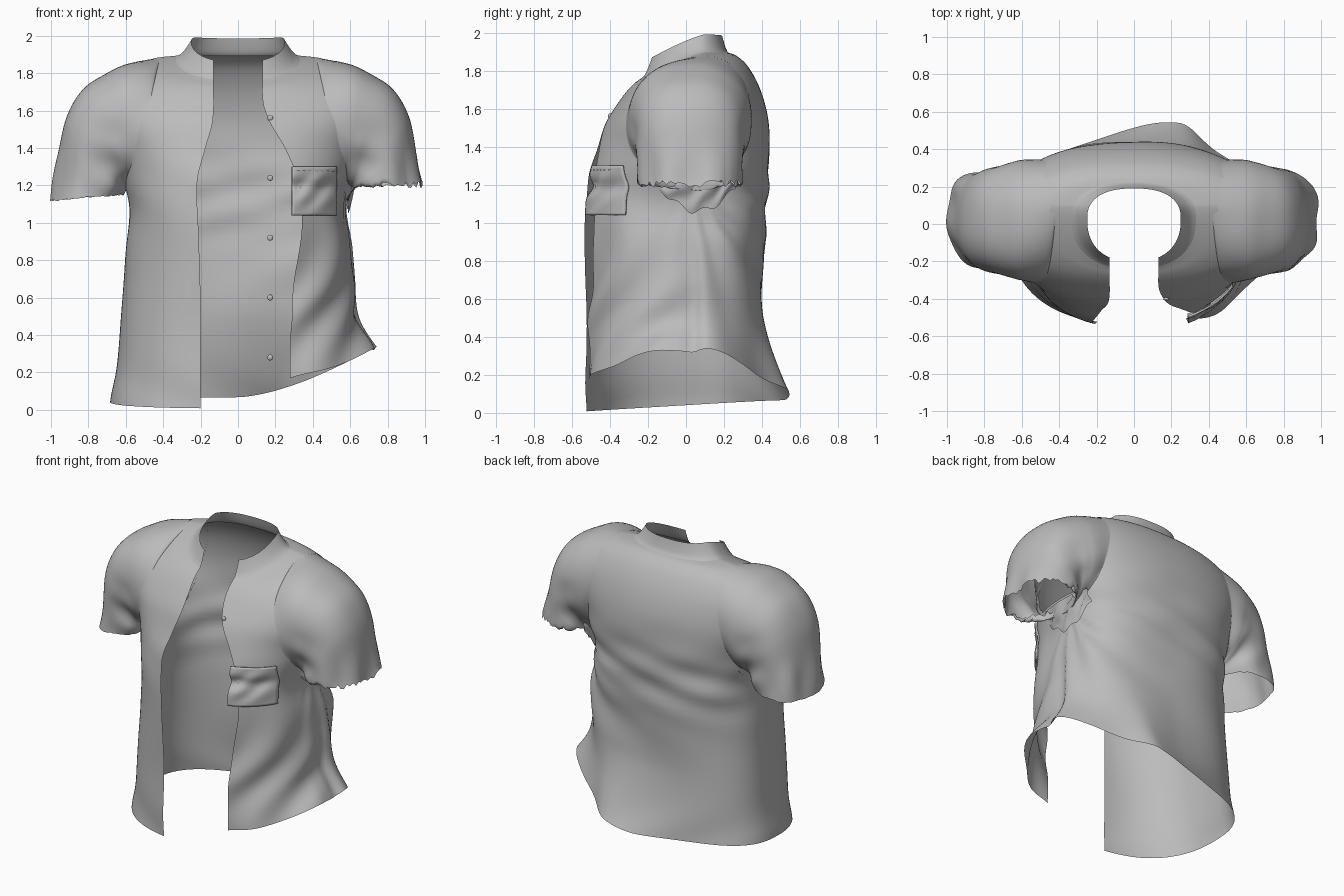
import bpy, bmesh, math, random
from mathutils import Vector
from mathutils.bvhtree import BVHTree
from math import sin, cos, pi, exp

random.seed(4)
cube = bpy.data.objects.get("Cube")
if cube:
    bpy.data.objects.remove(cube)

cloth = bpy.data.materials.new("grey cloth")
cloth.use_nodes = True
GREY = (0.5, 0.5, 0.5, 1)
cloth.diffuse_color = GREY
cloth.node_tree.nodes["Principled BSDF"].inputs["Base Color"].default_value = GREY


def sample(table, t):
    """Smooth interpolation through table rows, t from 0 to 1."""
    f = t * (len(table) - 1)
    i = min(int(f), len(table) - 2)
    u = f - i
    p0, p1, p2, p3 = (table[min(max(i + k, 0), len(table) - 1)] for k in (-1, 0, 1, 2))
    return [b + 0.5 * u * (c - a + u * (2 * a - 5 * b + 4 * c - d + u * (3 * (b - c) + d - a)))
            for a, b, c, d in zip(p0, p1, p2, p3)]


def sheet(name, func, rows, cols, closed=False, wrinkle=None):
    """Grid surface from func(u, v); wrinkle pushes points along normals."""
    bm = bmesh.new()
    span = cols if closed else cols + 1
    grid = [[bm.verts.new(func(j / cols, i / rows)) for j in range(span)] for i in range(rows + 1)]
    for i in range(rows):
        for j in range(cols):
            k = (j + 1) % span
            bm.faces.new((grid[i][j], grid[i][k], grid[i + 1][k], grid[i + 1][j]))
    bm.normal_update()
    if wrinkle:
        moves = [(v, v.normal * wrinkle(v.co)) for v in bm.verts]
        for v, d in moves:
            v.co += d
    mesh = bpy.data.meshes.new(name)
    bm.to_mesh(mesh)
    bm.free()
    obj = bpy.data.objects.new(name, mesh)
    bpy.context.collection.objects.link(obj)
    return finish(obj)


def finish(obj):
    obj.data.materials.append(cloth)
    bpy.ops.object.select_all(action='DESELECT')
    obj.select_set(True)
    bpy.context.view_layer.objects.active = obj
    bpy.ops.object.shade_smooth_by_angle(angle=math.radians(50))
    return obj


def signed_pow(a, e):
    return math.copysign(abs(a) ** e, a)


def bump(value, centre, width):
    return exp(-((value - centre) / width) ** 2)


def clamp(a):
    return max(0, min(1, a))


# Body rings: z, right width, left width, front y, back y, right edge, left edge
BODY = [
    (0.00, .68, .74, -.54, .43, .20, .28),
    (0.30, .64, .645, -.54, .41, .20, .28),
    (0.60, .62, .62, -.54, .40, .20, .30),
    (0.95, .60, .60, -.55, .42, .21, .34),
    (1.20, .61, .60, -.54, .43, .22, .33),
    (1.38, .65, .65, -.48, .44, .18, .26),
    (1.55, .70, .70, -.43, .43, .14, .18),
    (1.70, .70, .70, -.37, .39, .13, .14),
    (1.815, .62, .62, -.32, .33, .13, .13),
    (1.875, .48, .48, -.28, .27, .13, .13),
    (1.895, .33, .33, -.24, .22, .13, .13),
]
POWER = 2.4
MID_Y = 0.03


def ring_point(row, u):
    """Point on an open ring, from the left front edge round to the right one."""
    z, wr, wl, yf, yb, er, el = row
    start = math.asin((el / wl) ** (POWER / 2))
    end = 2 * pi - math.asin((er / wr) ** (POWER / 2))
    a = start + (end - start) * u
    s, c = signed_pow(sin(a), 2 / POWER), signed_pow(cos(a), 2 / POWER)
    x = s * (wl if s > 0 else wr)
    y = MID_Y + c * (yf - MID_Y if c > 0 else MID_Y - yb)
    return x, y, z


def dip(y):
    """Neckline falls towards the front."""
    return 0.13 * max(0, (0.1 - y) / 0.33) ** 1.3


def body_point(u, v):
    x, y, z = ring_point(sample(BODY, v), u)
    hem = 0.04 + 0.06 * (y if y > 0 else y * (1 if x < 0 else -0.6))
    hem += 0.29 * (max(x, 0) / 0.74) ** 1.6
    if y < 0 < x:
        hem += 0.05 * bump(x, 0.28, 0.2)
    # back hem flares out, most on the left of the middle
    side = bump(x, 0.24, 0.14 if x > 0.24 else 0.38)
    flare = 0.12 * side * max(0, 1 - z / 0.5) ** 1.5 * clamp(y * 4)
    z += hem * max(0, 1 - z)
    return x, y + flare, z - dip(y) * clamp((z - 1.35) / 0.54) ** 2


def body_wrinkle(p):
    low = clamp((1.35 - p.z) * 2)
    left = clamp(p.x * 3)
    front = clamp((0.1 - p.y) * 4)
    d = 0.004 * sin(9 * p.x + 7 * p.z + 3 * sin(5 * p.z)) * clamp(2 - p.z)
    # slanting folds on the left front panel
    d += left * low * front * 0.013 * sin(15 * p.x + 10 * p.y - 9 * p.z + 2 * sin(6 * p.z))
    # folds fanning out from the left armpit and the side seam
    fan = math.atan2(p.y - 0.03, max(0.1, 1.25 - p.z))
    d += left * low * (1 - front) * 0.012 * sin(17 * fan)
    d -= left * clamp((1 - p.z) * 4) * 0.02 * bump(p.y, 0.04, 0.035)
    # rucks across the back
    d += 0.009 * bump(p.z, 1.1, 0.2) * sin(28 * p.z - 7 * p.x) * clamp(p.y * 4)
    return d - 0.02 * bump(abs(p.x), 0.6, 0.1) * bump(p.z, 1.08, 0.13)


body = sheet("shirt_body", body_point, 72, 160, wrinkle=body_wrinkle)
body_tree = BVHTree.FromPolygons([v.co for v in body.data.vertices],
                                 [p.vertices for p in body.data.polygons])

# Open the armholes
bm = bmesh.new()
bm.from_mesh(body.data)
inside_arm = []
for f in bm.faces:
    c = f.calc_center_median()
    if c.z > 1.28 and abs(c.y - 0.02) < 0.23 and abs(c.x) > 0.45 + 0.25 * (1.87 - c.z):
        inside_arm.append(f)
bmesh.ops.delete(bm, geom=inside_arm, context='FACES')
bm.to_mesh(body.data)
bm.free()


# Stand collar, flaring at the base and leaning inwards
def collar_point(u, v):
    lean = v ** 0.7
    width = .335 - .085 * lean
    row = (0, width, width, -.24 + .04 * lean, .225 - .035 * lean, .13, .13)
    x, y, _ = ring_point(row, u)
    rise = 0.08 + 0.02 * clamp((y + .2) * 3) - 0.01 * clamp((y - 0.1) * 8)
    return x, y, 1.893 - dip(y) + rise * v ** 1.1


sheet("collar", collar_point, 8, 80)

# Sleeve rings: outer x, outer z, inner x, inner z, half depth
SLEEVE = [
    (.42, 1.875, .56, 1.25, .31),
    (.57, 1.86, .58, 1.21, .325),
    (.71, 1.80, .595, 1.19, .31),
    (.835, 1.715, .605, 1.18, .29),
    (.915, 1.57, .61, 1.17, .28),
    (.955, 1.37, .615, 1.16, .275),
    (1.0, 1.12, .62, 1.15, .265),
]
ARM_Y = 0.02


def ring_on_arm(u, v):
    ox, oz, ix, iz, depth = sample(SLEEVE, v)
    a = 2 * pi * u
    f = (1 + signed_pow(cos(a), 0.9)) / 2
    return Vector((ix + (ox - ix) * f, ARM_Y + depth * signed_pow(sin(a), 0.9), iz + (oz - iz) * f))


def make_sleeve(name, side, lift, ragged):
    count = 72
    frays = [random.uniform(-1, 1) * ragged for _ in range(count)]
    ox, oz, ix, iz, _ = SLEEVE[0]
    hub = Vector(((ox + ix) / 2, ARM_Y, (oz + iz) / 2))
    mirror = Vector((side, 1, 1))

    # seam ring lies on the body surface
    seam = []
    for j in range(count):
        ray = ring_on_arm(j / count, 0) - hub
        hit = body_tree.ray_cast(hub * mirror, ray * mirror, ray.length * 1.35)[0]
        seam.append(hit * mirror if hit else hub + ray)

    def point(u, v):
        j = round(u * count) % count
        p = ring_on_arm(u, v)
        p.z += (lift + frays[j]) * v ** 8
        p.x -= lift * 0.2 * v ** 4
        w = max(0, 1 - v / 0.25)
        p = p.lerp(seam[j], w * w * (3 - 2 * w))
        return p * mirror

    def crease(p):
        d = 0.005 * sin(11 * p.y + 8 * p.z)
        d += (0.012 if ragged else 0.006) * bump(p.z, 1.22, 0.14) * sin(24 * p.y + 14 * p.x)
        inner = max(0, 1 - abs(abs(p.x) - 0.65) * 5) * clamp((1.6 - p.z) * 4)
        d += 0.01 * inner * sin(30 * p.z + 9 * p.x)
        return side * d * clamp((abs(p.x) - 0.54) * 7)

    sheet(name, point, 36, count, closed=True, wrinkle=crease)


make_sleeve("right_sleeve", -1, 0.0, 0.004)
make_sleeve("left_sleeve", 1, 0.08, 0.018)


# Rumpled gathered cloth below the left armpit
def gather_point(u, v):
    y = -0.14 + 0.4 * u
    z = 1.26 - (0.08 + 0.12 * sin(pi * u) + 0.015 * sin(19 * u)) * v
    ruck = 0.012 * sin(17 * u + 7 * v) * sin(pi * v)
    return 0.63 - 0.04 * v + ruck - 0.6 * (y - 0.05) ** 2, y, z


sheet("armpit_gather", gather_point, 10, 36)


# Crumpled chest pocket following the left panel
def pocket_point(u, v):
    x, z = 0.29 + 0.24 * u, 1.04 + 0.26 * v
    lo = next(i for i in range(len(BODY) - 1) if BODY[i + 1][0] >= z)
    t = (z - BODY[lo][0]) / (BODY[lo + 1][0] - BODY[lo][0])
    _, _, wl, yf, *_ = sample(BODY, (lo + t) / (len(BODY) - 1))
    y = MID_Y + (yf - MID_Y) * (1 - (x / wl) ** POWER) ** (1 / POWER)
    fold = 0.035 * bump(v, 0.58, 0.16) * (1 - 0.6 * u)
    ridge = 0.012 * sin(9 * (u - v)) * sin(pi * u) * sin(pi * v)
    return x, y - 0.026 + fold + ridge, z


pocket = sheet("chest_pocket", pocket_point, 20, 20)
thick = pocket.modifiers.new("thickness", 'SOLIDIFY')
thick.thickness = 0.01

# Stitches along the pocket top
for k in range(7):
    u = 0.1 + k * 0.13

    def stitch_point(a, b, u=u):
        x, y, z = pocket_point(u + 0.07 * a, 0.9 + 0.025 * b)
        return x, y - 0.008, z

    sheet(f"pocket_stitch_{k + 1}", stitch_point, 1, 2)

# Column of small round buttons, the top one on the front edge
for k, y in enumerate((0.43, 0.365, 0.375, 0.39, -0.4)):
    bpy.ops.mesh.primitive_uv_sphere_add(segments=14, ring_count=8, radius=0.016,
                                         location=(0.172, y, 0.28 + 0.32 * k))
    button = bpy.context.object
    button.name = f"button_{k + 1}"
    button.scale.y = 0.6
    finish(button)
